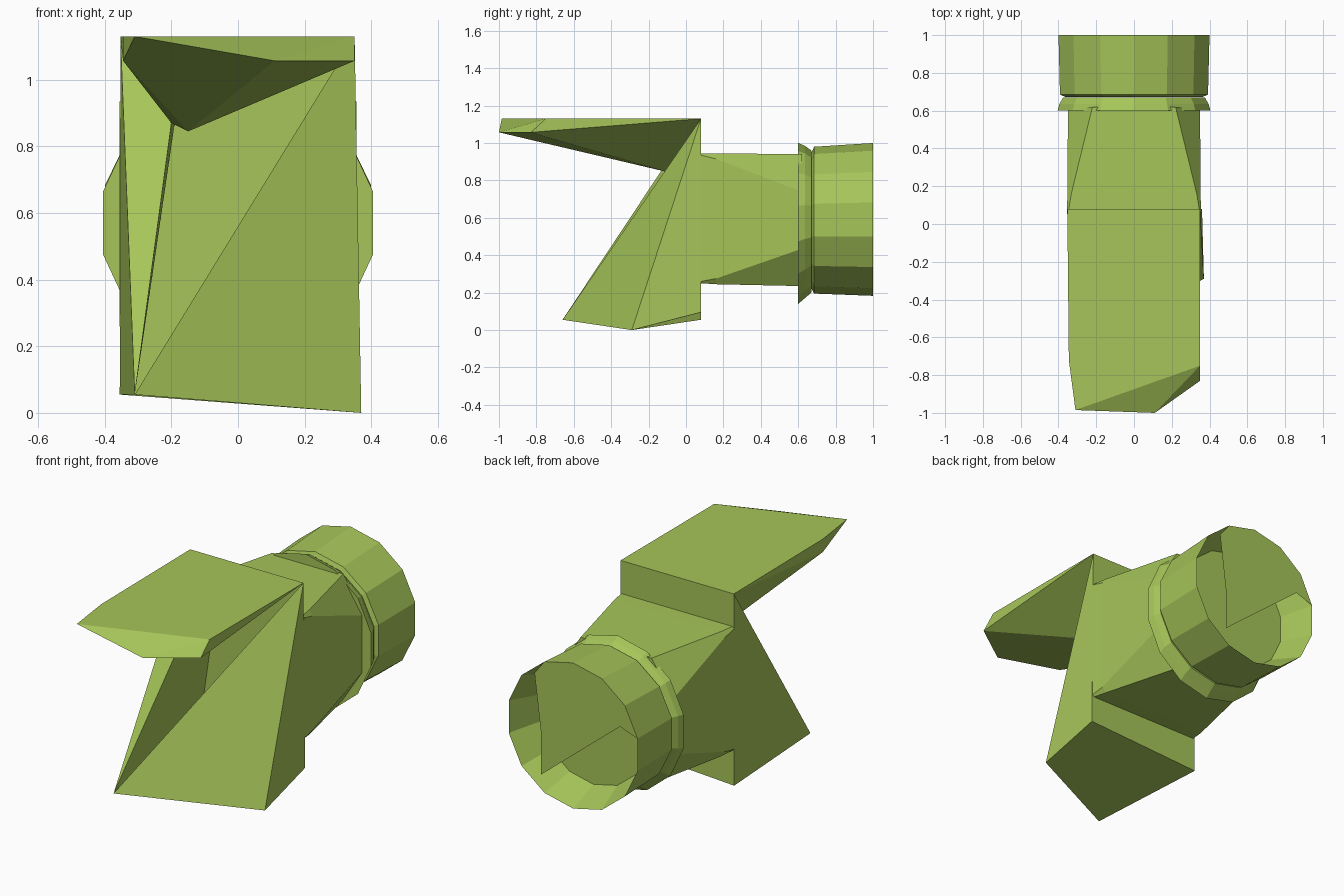
import bpy, bmesh, math

if "Cube" in bpy.data.objects:
    bpy.data.objects.remove(bpy.data.objects["Cube"])

green = bpy.data.materials.new("green")
green.diffuse_color = (0.38, 0.56, 0.10, 1)
green.use_nodes = True
green.node_tree.nodes["Principled BSDF"].inputs["Base Color"].default_value = green.diffuse_color


def finish(name, bm, fix=True):
    if fix:
        bmesh.ops.recalc_face_normals(bm, faces=bm.faces)
    mesh = bpy.data.meshes.new(name)
    bm.to_mesh(mesh)
    bm.free()
    obj = bpy.data.objects.new(name, mesh)
    bpy.context.collection.objects.link(obj)
    mesh.materials.append(green)
    return obj


def loft(name, rings, cap_start=True, cap_end=True):
    """Skin a list of equal-length vertex rings."""
    bm = bmesh.new()
    rows = [[bm.verts.new(p) for p in ring] for ring in rings]
    n = len(rows[0])
    for a, b in zip(rows, rows[1:]):
        for i in range(n):
            j = (i + 1) % n
            bm.faces.new((a[i], a[j], b[j], b[i]))
    if cap_start:
        bm.faces.new(rows[0])
    if cap_end:
        bm.faces.new(rows[-1])
    return finish(name, bm)


def oval(y, rx, z0, z1, n=14):
    zc, rz = (z0 + z1) / 2, (z1 - z0) / 2
    return [(rx * math.cos(2 * math.pi * (i + .5) / n), y,
             zc + rz * math.sin(2 * math.pi * (i + .5) / n) / math.cos(math.pi / n) ** 0)
            for i in range(n)]


def chamfered(y, rx, z0, z1, cx, cz):
    """Rectangle in the xz plane with cut corners."""
    return [(rx, y, z0 + cz), (rx, y, z1 - cz), (rx - cx, y, z1), (cx - rx, y, z1),
            (-rx, y, z1 - cz), (-rx, y, z0 + cz), (cx - rx, y, z0), (rx - cx, y, z0)]


# Shared corners of the hood and visor
L, R = (-.353, .08, 1.13), (.35, .08, 1.13)
P, P2 = (-.2, -.12, .87), (-.15, -.1, .845)

# Visor: slanted wedge on top
bm = bmesh.new()
for p in (L, R, P, P2, (.35, -.75, 1.13), (-.31, -.985, 1.13), (-.345, -.72, 1.13),
          (.35, -.83, 1.057), (.11, -1, 1.057), (-.345, -.72, 1.057)):
    bm.verts.new(p)
bmesh.ops.convex_hull(bm, input=bm.verts)
bmesh.ops.dissolve_limit(bm, angle_limit=.01, verts=bm.verts, edges=bm.edges)
finish("visor", bm)

# Hood: sloping front with an open slot beside the left wall
corner = dict(L=L, R=R, P=P, A=(-.355, .08, .055), B=(-.31, -.66, .055), C=(.37, -.29, 0),
              D=(.36, .08, .095), Q=(-.275, .08, .29), S=(-.19, .08, .87))
bm = bmesh.new()
v = {k: bm.verts.new(p) for k, p in corner.items()}
for face in ("ADCB", "CDR", "BCR", "ABL", "LBP", "BQSP", "ALRD"):
    bm.faces.new([v[k] for k in face])
finish("hood", bm, False)

# Neck: square at the hood, cut corners towards the collar
loft("neck", [chamfered(.08, .355, .25, .945, .01, .01),
              chamfered(.16, .352, .245, .945, .02, .03),
              chamfered(.62, .35, .235, .94, .13, .2)])

# Collar: thin flared ring
loft("collar", [oval(.6, .415, .14, 1.0), oval(.635, .405, .17, .985),
                oval(.67, .385, .2, .96)])

# Barrel: faceted drum with a hollow rear end
loft("barrel", [oval(.672, .37, .22, .95), oval(.685, .402, .195, .98),
                oval(1, .41, .183, 1.0), oval(.82, .34, .25, .93)])

# Rear cover: partial plate leaving openings at the side and bottom
rim = [p for p in oval(1, .41, .183, 1.0) if p[2] > .62]
plate = [(.24, 1, .88)] + [p for p in rim if p[0] < .22] + [(-.29, 1, .72), (.2, 1, .32), (.2, 1, .56)]
bm = bmesh.new()
bm.faces.new([bm.verts.new(p) for p in plate])
finish("rear_cover", bm)
